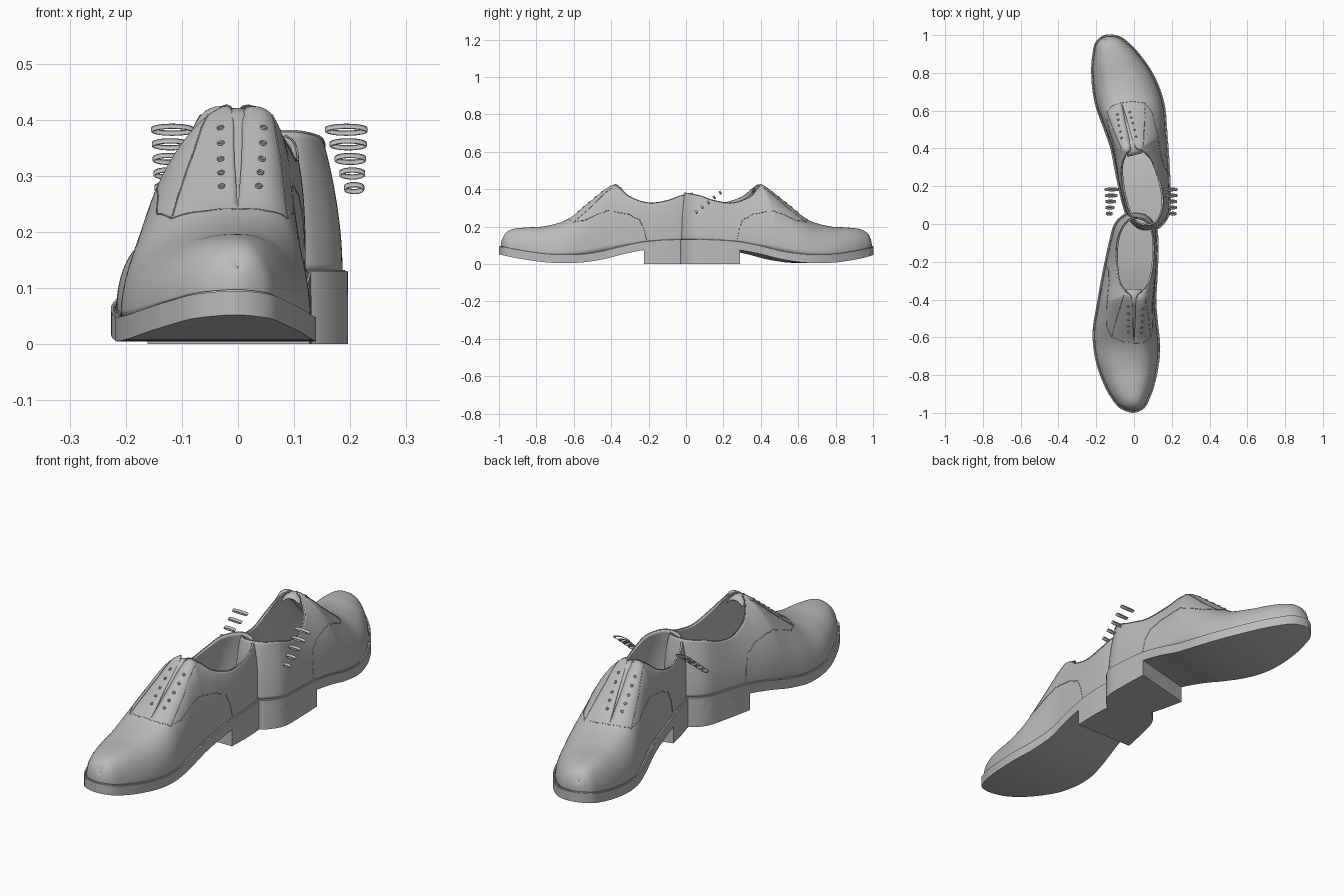
import bpy, bmesh, math
from mathutils import Vector, Matrix

cube = bpy.data.objects.get("Cube")
if cube:
    bpy.data.objects.remove(cube)

leather = bpy.data.materials.new("grey_leather")
leather.use_nodes = True
GREY = (0.5, 0.5, 0.5, 1)
leather.diffuse_color = GREY
leather.node_tree.nodes["Principled BSDF"].inputs["Base Color"].default_value = GREY

# Heel-to-toe stations of the sole edge: y, left x, right x, z
EDGE = [(.07, .01, .01, .13), (.055, -.048, .072, .13), (0, -.105, .118, .13),
        (-.1, -.134, .13, .127), (-.22, -.16, .128, .118), (-.33, -.181, .122, .097),
        (-.4, -.193, .118, .079), (-.45, -.202, .12, .067), (-.55, -.218, .13, .052),
        (-.65, -.216, .139, .048), (-.75, -.197, .131, .052), (-.85, -.16, .11, .065),
        (-.92, -.122, .085, .077), (-.975, -.076, .055, .089), (-1, -.005, -.005, .095)]
# Matching stations of the collar, lacing slot and vamp ridge
RIDGE = [(.035, .01, .01, .38), (.02, -.032, .06, .376), (-.03, -.07, .095, .365),
         (-.1, -.09, .106, .34), (-.2, -.093, .103, .327), (-.3, -.08, .085, .36),
         (-.352, -.048, .05, .406), (-.392, -.012, .012, .42), (-.52, -.006, .006, .325),
         (-.63, 0, 0, .24), (-.75, 0, 0, .203), (-.86, 0, 0, .195),
         (-.93, 0, 0, .186), (-.965, 0, 0, .165), (-.978, 0, 0, .135)]
LAST = len(EDGE) - 1
LOOP = 2 * LAST


def closed(rows):
    left = [Vector((r[1], r[0], r[3])) for r in rows]
    right = [Vector((r[2], r[0], r[3])) for r in rows[1:-1]]
    return left + right[::-1]


EDGE_LOOP, RIDGE_LOOP = closed(EDGE), closed(RIDGE)


def spline(loop, u):
    """Smooth closed curve through the stations."""
    i, t = math.floor(u), u - math.floor(u)
    a, b, c, d = (loop[(i + k) % LOOP] for k in (-1, 0, 1, 2))
    return b + t * ((c - a) + t * ((2 * a - 5 * b + 4 * c - d) + t * (3 * b - a - 3 * c + d))) / 2


def edge(u, inset=0.0):
    p = spline(EDGE_LOOP, u)
    tangent = spline(EDGE_LOOP, u + .05) - spline(EDGE_LOOP, u - .05)
    inward = Vector((-tangent.y, tangent.x, 0)).normalized()
    return p + inward * inset


def skin(u, v):
    """Point on the upper: v runs from the welt to the ridge or collar."""
    o, c = edge(u, .01), spline(RIDGE_LOOP, u)
    row = min(u % LOOP, LOOP - u % LOOP)
    if row >= 9:
        c.x = 0
    wall = min(1, max(0, (6.5 - row) / 2))
    toe = min(1, max(0, (row - 7.5) / 2.5))
    side = min(1, row) * (-1 if u % LOOP < LAST else 1)
    instep = 1.07 - .37 * side
    a = v * math.pi / 2
    out = (1 - wall) * max(0, math.cos(a)) ** (instep + (.85 - instep) * toe)
    out += wall * (1 - v ** (2.5 + .6 * side))
    up = (1 - wall) * math.sin(a) + wall * v
    p = c + (o - c) * out
    p.z = o.z + (c.z - o.z) * up
    return p


def normal(u, v):
    n = (skin(u + .05, v) - skin(u - .05, v)).cross(skin(u, v + .02) - skin(u, v - .02)).normalized()
    return n if n.z > 0 else -n


def finish(obj, angle=40):
    if not obj.data.materials:
        obj.data.materials.append(leather)
    bpy.ops.object.select_all(action="DESELECT")
    obj.select_set(True)
    bpy.context.view_layer.objects.active = obj
    if obj.type == "CURVE":
        bpy.ops.object.convert(target="MESH")
    bpy.ops.object.shade_smooth_by_angle(angle=math.radians(angle))
    return bpy.context.view_layer.objects.active


def grid(name, columns, cyclic=False, thickness=0.0):
    bm = bmesh.new()
    cols = [[bm.verts.new(p) for p in col] for col in columns]
    pairs = list(zip(cols, cols[1:])) + ([(cols[-1], cols[0])] if cyclic else [])
    for a, b in pairs:
        for k in range(len(a) - 1):
            bm.faces.new((a[k], b[k], b[k + 1], a[k + 1]))
    bmesh.ops.remove_doubles(bm, verts=bm.verts, dist=.0004)
    bmesh.ops.recalc_face_normals(bm, faces=bm.faces)
    mesh = bpy.data.meshes.new(name)
    bm.to_mesh(mesh)
    bm.free()
    obj = bpy.data.objects.new(name, mesh)
    bpy.context.collection.objects.link(obj)
    if thickness:
        mod = obj.modifiers.new("thickness", "SOLIDIFY")
        mod.thickness = thickness
        mod.offset = -1
    return finish(obj)


def slab(name, end, top, bottom, inset=0.0, steps=70):
    """Solid following the sole outline from the heel to station `end`."""
    columns = []
    for k in range(steps + 1):
        u = end * k / steps
        l, r = edge(u, inset), edge(-u, inset)
        ring = [(l, top), (r, top), (r, bottom), (l, bottom), (l, top)]
        columns.append([Vector((p.x, p.y, f(p.z))) for p, f in ring])
    last = columns[-1]
    return grid(name, columns + [[(last[0] + last[2]) / 2] * 5])


def tube(name, points, radius, cyclic=False):
    curve = bpy.data.curves.new(name, "CURVE")
    curve.dimensions = "3D"
    curve.bevel_depth = radius
    curve.bevel_resolution = 1
    line = curve.splines.new("POLY")
    line.points.add(len(points) - 1)
    for q, p in zip(line.points, points):
        q.co = (*p, 1)
    line.use_cyclic_u = cyclic
    obj = bpy.data.objects.new(name, curve)
    bpy.context.collection.objects.link(obj)
    return finish(obj, 60)


def ellipse(centre, a, b, n=24):
    turns = [math.tau * k / n for k in range(n)]
    return [centre + a * math.cos(t) + b * math.sin(t) for t in turns]


def seam(name, side, path):
    """Raised stitch line through (station, height) pairs on the upper."""
    pts = []
    for (u0, v0), (u1, v1) in zip(path, path[1:]):
        for k in range(8):
            t = k / 8
            pts.append(skin(side * (u0 + (u1 - u0) * t) % LOOP, v0 + (v1 - v0) * t))
    return tube(name, pts, .0015)


shoe = []

# Upper, with the collar and lacing slot left open
N = LOOP * 6
shoe.append(grid("upper", [[skin(k / 6, j / 20) for j in range(21)] for k in range(N)], True, .009))

# Sole, heel block and insole
shoe.append(slab("sole", LAST, lambda z: z, lambda z: z - .043))
shoe.append(slab("heel_block", 4.05, lambda z: z - .04, lambda z: 0))
shoe.append(slab("insole", 8, lambda z: z + .012, lambda z: z - .01, .02))
shoe.append(tube("welt", [edge(k / 6, .007) for k in range(N)], .0025, True))
shoe.append(tube("collar_binding", [spline(RIDGE_LOOP, k / 8) for k in range(-56, 57)], .002))

# Tongue beneath the lacing slot
tongue = []
for k in range(13):
    y = -.345 - .26 * k / 12
    z = .427 - max(0, -.4 - y) * .86 - max(0, y + .385) * .3
    tongue.append([Vector((x * .008, y, z - .006 - .0009 * x * x)) for x in range(-5, 6)])
shoe.append(grid("tongue", tongue, False, .006))

# Stitch lines and eyelets on both sides
for label, side in (("left", 1), ("right", -1)):
    shoe.append(seam(label + "_vamp_seam", side, [(9, 1), (8.9, .8), (8.6, .58), (8, .46), (7, .4), (6.3, .43),
                                                  (5.5, .53), (4.8, .63), (4.3, .58), (4.05, .35), (3.9, 0)]))
    shoe.append(seam(label + "_facing_seam", side, [(6.5, .82), (7, .72), (7.6, .64), (8.2, .6), (8.6, .58)]))
    for k in range(5):
        u, v = side * (7.35 + .27 * k) % LOOP, .85 + .008 * k
        n = normal(u, v)
        a = n.cross(Vector((1, 0, 0))).normalized() * .005
        ring = ellipse(skin(u, v) + n * .001, a, n.cross(a), 12)
        shoe.append(tube(f"{label}_eyelet_{k + 1}", ring, .0018, True))

# Second shoe, turned heel to heel with the first
turn = (Matrix.Translation((-.157, 1, 0)) @ Matrix.Rotation(math.radians(194.3), 4, "Z")
        @ Matrix.Translation((0, 1, 0)))
for part in shoe:
    twin = part.copy()
    twin.name = "back_" + part.name
    part.name = "front_" + part.name
    twin.matrix_world = turn
    bpy.context.collection.objects.link(twin)

# Loose flat lace bands on either side
across = Vector((0, .82, .57)) * .006
minor = Vector((0, -.57, .82)) * .009
for label, side in (("left", 1), ("right", -1)):
    for k in range(5):
        half = Vector((.018 + .005 * k, 0, 0))
        centre = Vector((.038 + side * (.169 - .0035 * k), .055 + .032 * k, .278 + .026 * k))
        band = [[p - across, p + across] for p in ellipse(centre, half, minor)]
        grid(f"{label}_lace_loop_{k + 1}", band, True, .003)
